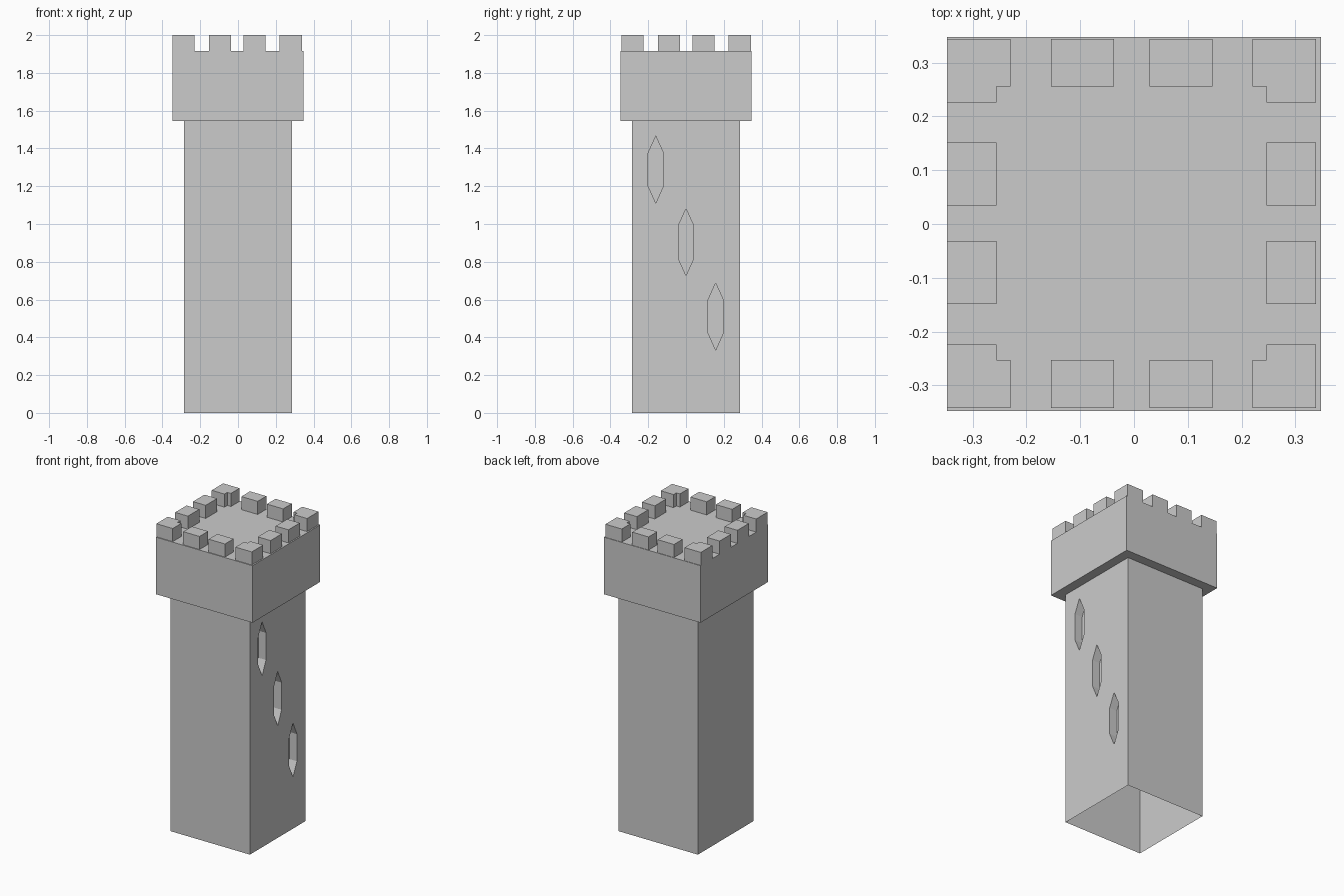
import bpy, bmesh

if "Cube" in bpy.data.objects:
    bpy.data.objects.remove(bpy.data.objects["Cube"])

SHAFT, HEAD = 0.285, 0.347
LEDGE_Z, ROOF_Z, TOP_Z = 1.545, 1.915, 2.0


def finish(bm, name):
    bmesh.ops.recalc_face_normals(bm, faces=bm.faces)
    mesh = bpy.data.meshes.new(name)
    bm.to_mesh(mesh)
    bm.free()
    obj = bpy.data.objects.new(name, mesh)
    bpy.context.collection.objects.link(obj)
    return obj


def loft(name, rings):
    """Skin a list of point rings and cap both ends."""
    bm = bmesh.new()
    loops = [[bm.verts.new(p) for p in ring] for ring in rings]
    n = len(loops[0])
    for a, b in zip(loops, loops[1:]):
        for i in range(n):
            j = (i + 1) % n
            bm.faces.new((a[i], a[j], b[j], b[i]))
    bm.faces.new(loops[0][::-1])
    bm.faces.new(loops[-1])
    return finish(bm, name)


def square(r, z):
    return [(-r, -r, z), (r, -r, z), (r, r, z), (-r, r, z)]


# Tower shaft flaring out to the overhanging head
tower = loft("tower_body", [square(SHAFT, 0), square(SHAFT, LEDGE_Z),
                            square(HEAD, LEDGE_Z), square(HEAD, ROOF_Z)])

# Arrow slits: pointed hexagonal recesses in the right wall
HEX = [(0, -0.177), (0.04, -0.088), (0.04, 0.088),
       (0, 0.177), (-0.04, 0.088), (-0.04, -0.088)]
for y, z in ((-0.16, 1.288), (0, 0.904), (0.157, 0.51)):
    cutter = loft("slit_cutter", [[(x, y + dy, z + dz) for dy, dz in HEX]
                                  for x in (SHAFT - 0.055, SHAFT + 0.1)])
    cutter.hide_render = True
    mod = tower.modifiers.new("slit", 'BOOLEAN')
    mod.operation, mod.solver, mod.object = 'DIFFERENCE', 'EXACT', cutter
    bpy.context.view_layer.objects.active = tower
    bpy.ops.object.modifier_apply(modifier=mod.name)
    bpy.data.objects.remove(cutter)

# Open underside of the hollow tower
bm = bmesh.new()
bm.from_mesh(tower.data)
base = [f for f in bm.faces if all(v.co.z < 1e-4 for v in f.verts)]
bmesh.ops.delete(bm, geom=base, context='FACES')
bm.to_mesh(tower.data)
bm.free()


# Battlements
def merlon(name, outline):
    return loft(name, [[(x, y, z) for x, y in outline] for z in (ROOF_Z, TOP_Z)])


CX, CY = -0.0045, 0.001            # slight offset of the merlon ring
OUT, INN, END = 0.3425, 0.251, 0.225
NEAR, FAR = 0.033, 0.15
for sx in (-1, 1):
    for sy in (-1, 1):
        def place(pts):
            return [(CX + sx * x, CY + sy * y) for x, y in pts]
        merlon("corner_merlon", place([(OUT, OUT), (END, OUT), (END, INN + 0.003),
                                       (INN, INN + 0.003), (INN, END), (OUT, END)]))
        merlon("front_back_merlon", place([(NEAR, INN + 0.003), (FAR, INN + 0.003),
                                           (FAR, OUT), (NEAR, OUT)]))
        merlon("side_merlon", place([(INN, NEAR), (OUT, NEAR), (OUT, FAR), (INN, FAR)]))
